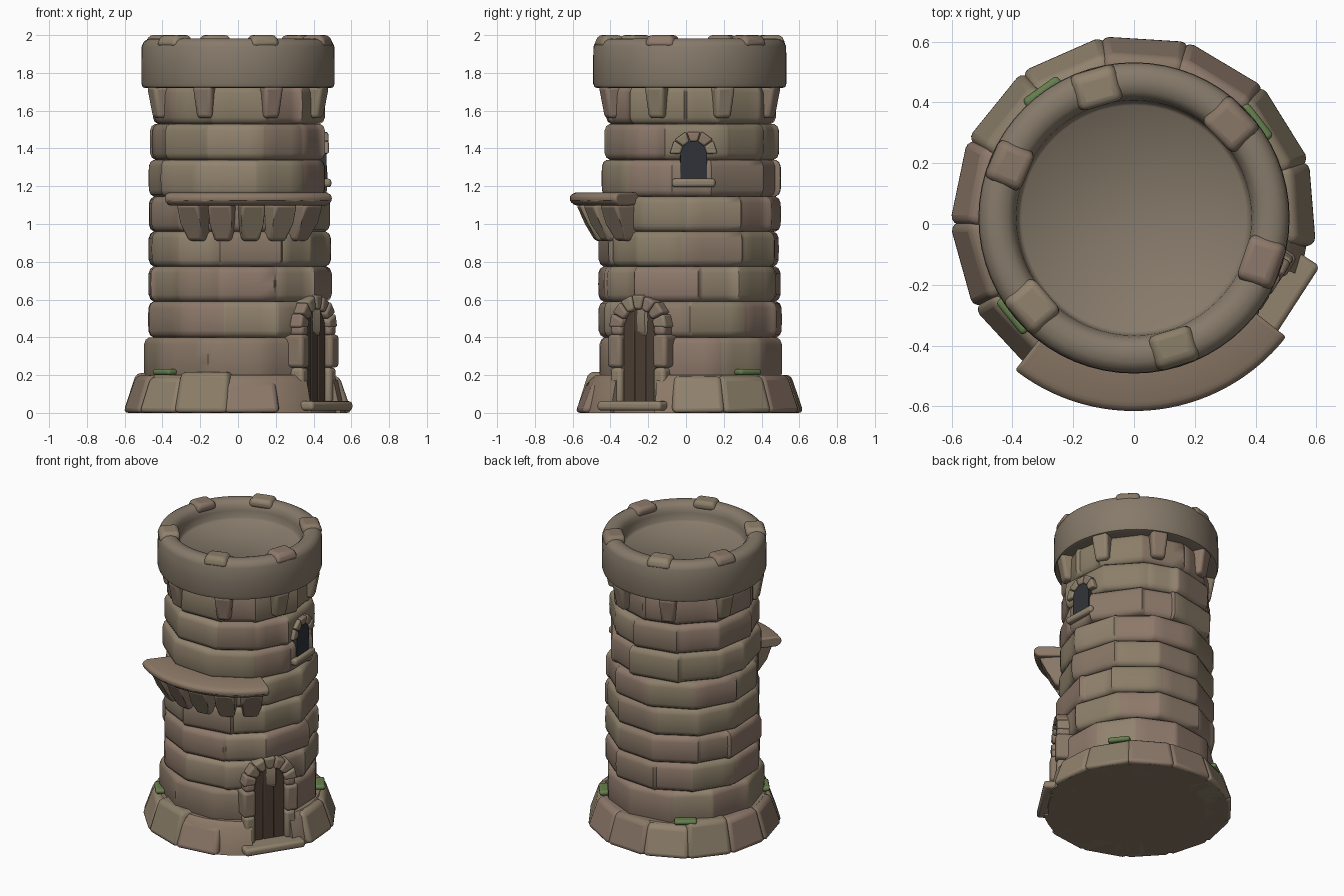
import bpy, bmesh, random
from math import sin, cos, pi, radians, sqrt
from mathutils import Vector

if "Cube" in bpy.data.objects:
    bpy.data.objects.remove(bpy.data.objects["Cube"])

random.seed(4)
CY = 0.02                      # tower axis sits slightly behind the origin


def material(name, c):
    m = bpy.data.materials.new(name)
    m.diffuse_color = (*c, 1)
    m.use_nodes = True
    m.node_tree.nodes["Principled BSDF"].inputs["Base Color"].default_value = m.diffuse_color
    return m


STONES = [material("stone_tan", (.285, .225, .155)), material("stone_brown", (.25, .185, .135)),
          material("stone_rose", (.27, .19, .145)), material("stone_olive", (.26, .21, .14))]
RIM = material("rim_stone", (.24, .195, .145))
PLAIN = material("plain_stone", (.26, .19, .135))
WOOD = material("dark_wood", (.075, .05, .035))
DARK = material("window_dark", (.03, .033, .04))
MOSS = material("moss", (.13, .21, .075))


def finish(name, bm, mats, bevel=0, seg=3, angle=40):
    bmesh.ops.recalc_face_normals(bm, faces=bm.faces)
    me = bpy.data.meshes.new(name)
    bm.to_mesh(me)
    bm.free()
    ob = bpy.data.objects.new(name, me)
    bpy.context.collection.objects.link(ob)
    for m in mats:
        me.materials.append(m)
    if bevel:
        mod = ob.modifiers.new("Bevel", 'BEVEL')
        mod.width, mod.segments = bevel, seg
    bpy.ops.object.select_all(action='DESELECT')
    bpy.context.view_layer.objects.active = ob
    ob.select_set(True)
    bpy.ops.object.shade_smooth_by_angle(angle=radians(angle))
    return ob


def polar(a, r, t, z):
    """Point at radius r along angle a, shifted t sideways (tangent)."""
    return Vector((r * cos(a) - t * sin(a), CY + r * sin(a) + t * cos(a), z))


def prism(name, deg, outline, r_in, r_out, mat, bevel=.015):
    """Outline of (t, z) points on a wall plane, extruded outward; r_out may vary per point."""
    a, n = radians(deg), len(outline)
    if not isinstance(r_out, (list, tuple)):
        r_out = [r_out] * n
    bm = bmesh.new()
    back = [bm.verts.new(polar(a, r_in, t, z)) for t, z in outline]
    front = [bm.verts.new(polar(a, r, t, z)) for (t, z), r in zip(outline, r_out)]
    bm.faces.new(back)
    bm.faces.new(front)
    for i in range(n):
        j = (i + 1) % n
        bm.faces.new((back[i], back[j], front[j], front[i]))
    return finish(name, bm, [mat], bevel)


def box(t0, t1, z0, z1):
    return [(t0, z0), (t1, z0), (t1, z1), (t0, z1)]


def sweep(name, profile, a0, a1, n, mat, angle=40, bevel=0):
    """Closed (r, z) profile swept from a0 to a1 degrees, with end caps when partial."""
    full = a1 - a0 >= 360
    bm = bmesh.new()
    rings = [[bm.verts.new(polar(radians(a0 + (a1 - a0) * i / n), r, 0, z)) for r, z in profile]
             for i in range(n if full else n + 1)]
    m = len(profile)
    for i in range(n):
        p, q = rings[i], rings[(i + 1) % len(rings)]
        for k in range(m):
            bm.faces.new((p[k], p[(k + 1) % m], q[(k + 1) % m], q[k]))
    if not full:
        bm.faces.new(rings[0])
        bm.faces.new(rings[-1])
    bmesh.ops.remove_doubles(bm, verts=bm.verts, dist=1e-5)
    return finish(name, bm, [mat], bevel, angle=angle)


def course(name, r, z0, z1, blocks=11):
    """One ring of pillowed wall blocks, faceted, with shallow upright joints."""
    off = random.uniform(0, 2 * pi)
    cuts = [off + 2 * pi * (i + random.uniform(-.18, .18)) / blocks for i in range(blocks)]
    cuts.append(cuts[0] + 2 * pi)
    prof = [(-.07, z0), (-.028, z0), (-.01, z0 + .012), (-.001, z0 + .035), (0, (z0 + z1) / 2),
            (-.001, z1 - .035), (-.01, z1 - .012), (-.028, z1), (-.07, z1)]
    bm = bmesh.new()
    rings, owner = [], []
    for b in range(blocks):
        c0, c1 = cuts[b], cuts[b + 1]
        mid, bump = (c0 + c1) / 2, random.uniform(-.004, .004)
        for t in (0, .05, .3, .7, .95):
            a = c0 + (c1 - c0) * t
            rr = r * .972 / cos(a - mid) + (bump if t else -.004)
            rings.append([bm.verts.new(polar(a, rr + d, 0, z)) for d, z in prof])
            owner.append(b)
    tint = [random.randrange(4) for _ in range(blocks)]
    for i, p in enumerate(rings):
        q = rings[(i + 1) % len(rings)]
        for k in range(len(prof) - 1):
            bm.faces.new((p[k], q[k], q[k + 1], p[k + 1])).material_index = tint[owner[i]]
    finish(name, bm, STONES, angle=50)


# wall courses
levels = [.17, .40, .59, .775, .96, 1.145, 1.34, 1.53, 1.73]
radii = [.488, .486, .483, .478, .476, .470, .464, .452]
for i, r in enumerate(radii):
    course(f"wall_course_{i + 1}", r, levels[i], levels[i + 1])

# base core, open at the doorway, with a floor plate
DOOR = -33
sweep("base_core", [(.40, 0), (.575, 0), (.535, .17), (.50, .20), (.40, .20)],
      DOOR + 14, DOOR + 346, 60, PLAIN)
sweep("base_floor", [(0, 0), (.55, 0), (.55, .02), (0, .02)], 0, 360, 48, PLAIN)

# sloped base stones around everything but the doorway
N = 11
for i in range(N):
    step = 300 / N
    mid = -9 + step * (i + .5)
    w = .605 * sin(radians(step / 2)) * random.uniform(.98, 1.06)
    h = .17 if i == N - 1 else random.uniform(.19, .222)
    prism(f"base_stone_{i + 1}", mid, [(-w, 0), (w, 0), (w * .9, h), (-w * .9, h)], .40,
          [.597, .597, .53, .53], STONES[i * 3 % 4], .028)

# moss on the base stones
for i, d in enumerate((126, 38, 219)):
    prism(f"moss_{i + 1}", d, box(-.07, .07, .2, .232), .465, .53, MOSS, .014)

# doorway: planks, step, jambs and arch
for i in range(3):
    t0, t1 = -.105 + .07 * i, -.037 + .07 * i
    top = [(t, .45 + sqrt(max(0, .0112 - t * t))) for t in (t1, (t0 + t1) / 2, t0)]
    prism(f"door_plank_{i + 1}", DOOR, [(t0, .03), (t1, .03)] + top, .42, .484, WOOD, .006)
prism("door_step", DOOR, box(-.2, .2, .012, .062), .42, .60, STONES[0], .018)


def arch(name, deg, z, ri, ro, r_in, r_out, n, bevel):
    for k in range(n):
        a, b = pi * (k + .03) / n, pi * (k + .97) / n
        o = ro * random.uniform(.97, 1.03)
        prism(f"{name}_{k + 1}", deg, [(ri * cos(a), z + ri * sin(a)), (o * cos(a), z + o * sin(a)),
              (o * cos(b), z + o * sin(b)), (ri * cos(b), z + ri * sin(b))],
              r_in, r_out, STONES[k % 4], bevel)


arch("door_arch_stone", DOOR, .45, .1, .178, .40, .515, 7, .014)
for s in (-1, 1):
    for k, (z0, z1, w) in enumerate(((.05, .24, .17), (.24, .415, .185), (.41, .47, .17))):
        t = sorted((s * .1, s * w))
        prism(f"door_jamb_{'left' if s < 0 else 'right'}_{k + 1}", DOOR, box(t[0], t[1], z0, z1),
              .38, .515 + .008 * (k == 1), STONES[k], .02)

# window on the right side
WIN = 2.5
glass = [(-.07, 1.23), (.07, 1.23)] + [(.07 * cos(pi * k / 10), 1.37 + .07 * sin(pi * k / 10))
                                       for k in range(11)]
prism("window_opening", WIN, glass, .40, .466, DARK, 0)
prism("window_sill", WIN, box(-.115, .115, 1.195, 1.24), .41, .49, STONES[0], .016)
arch("window_arch_stone", WIN, 1.37, .07, .125, .40, .477, 5, .01)

# balcony ledge with its corbels
sweep("balcony_ledge", [(.43, 1.10), (.605, 1.098), (.63, 1.115), (.638, 1.135), (.63, 1.155),
                        (.605, 1.167), (.43, 1.167)], -128, -38, 28, PLAIN, bevel=.012)
for i in range(5):
    prism(f"balcony_corbel_{i + 1}", -117 + 17.5 * i,
          [(-.045, .91), (.045, .91), (.06, 1.0), (.066, 1.105), (-.066, 1.105), (-.06, 1.0)],
          .42, [.50, .50, .565, .60, .60, .565], STONES[(i + 1) % 4], .018)

# crown ring with sunken roof floor
sweep("crown_ring", [(0, 1.86), (.37, 1.86), (.383, 1.875), (.387, 1.92), (.395, 1.955), (.415, 1.976),
                     (.445, 1.983), (.475, 1.98), (.498, 1.966), (.51, 1.94), (.512, 1.85),
                     (.512, 1.745), (.505, 1.725), (.49, 1.72), (.40, 1.72), (0, 1.72)],
      0, 360, 64, RIM, angle=50)

# corbels under the crown
for i in range(8):
    prism(f"crown_corbel_{i + 1}", 22.5 + 45 * i,
          [(-.043, 1.56), (.043, 1.56), (.056, 1.73), (-.056, 1.73)],
          .40, [.475, .475, .505, .505], STONES[i % 4], .02)

# worn merlon stones on the rim
for i, d in enumerate((106, 44, -19, -73, -139, 157)):
    w = random.uniform(.072, .085)
    prism(f"merlon_{i + 1}", d, [(-w, 1.94), (w, 1.94), (w * .85, 2.0), (-w * .85, 2.0)],
          random.uniform(.375, .39), [.515, .515, .495, .495], STONES[i % 4], .024)
